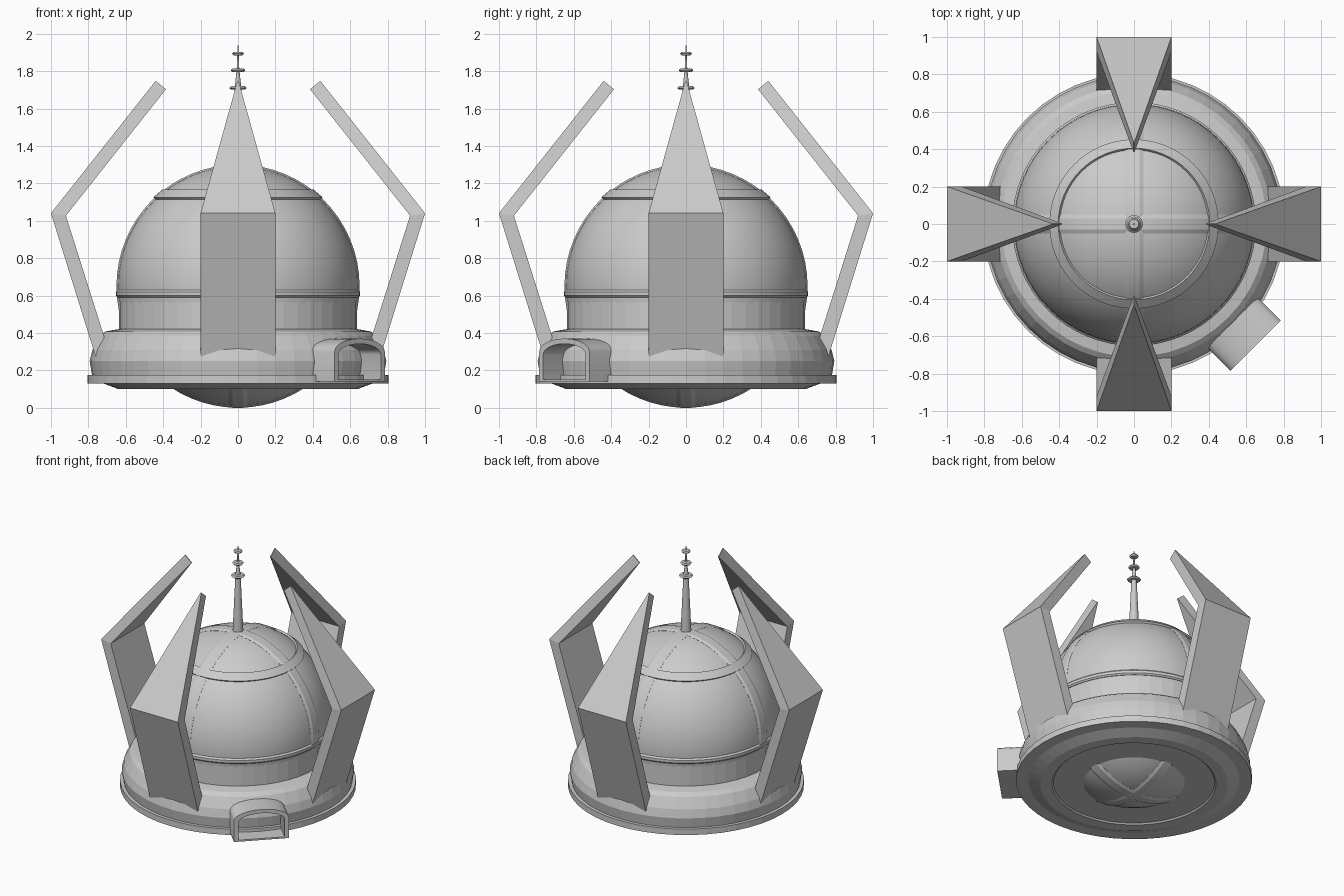
import bpy, bmesh
from math import sin, cos, pi, sqrt, radians
from mathutils import Matrix, Vector

if "Cube" in bpy.data.objects:
    bpy.data.objects.remove(bpy.data.objects["Cube"])

stone = bpy.data.materials.new("pale grey")
stone.diffuse_color = (0.6, 0.6, 0.6, 1)
stone.use_nodes = True
stone.node_tree.nodes["Principled BSDF"].inputs["Base Color"].default_value = stone.diffuse_color


def finish(name, bm, smooth=None):
    bmesh.ops.recalc_face_normals(bm, faces=bm.faces[:])
    me = bpy.data.meshes.new(name)
    bm.to_mesh(me)
    bm.free()
    me.materials.append(stone)
    ob = bpy.data.objects.new(name, me)
    bpy.context.collection.objects.link(ob)
    if smooth:
        bpy.ops.object.select_all(action='DESELECT')
        bpy.context.view_layer.objects.active = ob
        ob.select_set(True)
        bpy.ops.object.shade_smooth_by_angle(angle=radians(smooth))
    return ob


def lathe(name, prof, n=48, closed=False, smooth=None, mat=Matrix()):
    """Revolve (radius, z) points about z; radius 0 makes a pole."""
    bm = bmesh.new()
    rings = []
    for r, z in prof:
        if r == 0:
            v = bm.verts.new((0, 0, z))
            rings.append([v] * n)
        else:
            rings.append([bm.verts.new((r * cos(2 * pi * i / n), r * sin(2 * pi * i / n), z))
                          for i in range(n)])
    pairs = list(zip(rings, rings[1:]))
    if closed:
        pairs.append((rings[-1], rings[0]))
    for a, b in pairs:
        for i in range(n):
            j = (i + 1) % n
            bm.faces.new(list(dict.fromkeys((a[i], a[j], b[j], b[i]))))
    bm.transform(mat)
    return finish(name, bm, smooth)


# dome: full sphere whose underside shows below the base
CZ, R = 0.65, 0.642
arc = [(R * sin(pi * i / 32) if 0 < i < 32 else 0, CZ - R * cos(pi * i / 32)) for i in range(33)]
lathe("dome", arc, 64, smooth=40)

# two crossing ribs right around the dome
rib = [(0.61, -0.05), (0.641, -0.05), (0.65, -0.03), (0.65, 0.03), (0.641, 0.05), (0.61, 0.05)]
for name, axis in (("rib_front_back", 'Y'), ("rib_left_right", 'X')):
    m = Matrix.Translation((0, 0, CZ)) @ Matrix.Rotation(pi / 2, 4, axis)
    lathe(name, rib, 64, True, 20, m)

# upper dome band, following the sphere
band = []
for rad, z in ((0.62, 1.115), (0.656, 1.115), (0.656, 1.155), (0.62, 1.155)):
    d = Vector((sqrt(R * R - (z - CZ) ** 2), z - CZ)).normalized() * rad
    band.append((d.x, CZ + d.y))
lathe("upper_dome_band", band, 64, True, 30)

# drum wall and its top band
lathe("drum_wall", [(0.60, 0.40), (0.636, 0.40), (0.636, 0.60), (0.60, 0.60)], 48, True)
lathe("drum_band", [(0.60, 0.59), (0.643, 0.59), (0.652, 0.60), (0.652, 0.62),
                    (0.64, 0.632), (0.60, 0.632)], 64, True, 30)

# base skirt and foot plate
lathe("base_skirt", [(0.55, 0.15), (0.78, 0.17), (0.793, 0.25), (0.778, 0.31), (0.738, 0.385),
                     (0.71, 0.408), (0.64, 0.42), (0.55, 0.42)], 48, True)
lathe("foot_plate", [(0.30, 0.11), (0.55, 0.11), (0.56, 0.10), (0.64, 0.10), (0.72, 0.13),
                     (0.805, 0.13), (0.805, 0.175), (0.30, 0.175)], 48, True)

# spire with three discs
lathe("spire", [(0, 1.26), (0.038, 1.26), (0.018, 1.71), (0.007, 1.81), (0.004, 1.90), (0, 1.955)],
      24, smooth=40)
for i, (z, r) in enumerate(((1.71, 0.047), (1.805, 0.039), (1.893, 0.031))):
    lathe("spire_disc_%d" % (i + 1), [(0, z - 0.009), (r * 0.8, z - 0.009), (r, z),
                                      (r * 0.8, z + 0.009), (0, z + 0.009)], 24, smooth=40)


# four bent blades: a straight lower slab and an upper part running to a point
def blade(name, angle):
    bm = bmesh.new()
    outer = [(0.74, 0.205, 0.2), (1.0, 1.04, 0.2), (0.44, 1.748, 0.003)]
    inner = [(0.66, 0.205, 0.2), (0.92, 1.027, 0.2), (0.385, 1.703, 0.003)]
    rows = [[bm.verts.new(p) for p in ((o[0], -o[2], o[1]), (o[0], o[2], o[1]),
                                       (i[0], i[2], i[1]), (i[0], -i[2], i[1]))]
            for o, i in zip(outer, inner)]
    for a, b in zip(rows, rows[1:]):
        for k in range(4):
            j = (k + 1) % 4
            bm.faces.new((a[k], a[j], b[j], b[k]))
    bm.faces.new(rows[0])
    bm.faces.new(rows[-1])
    bm.transform(Matrix.Rotation(angle, 4, 'Z'))
    finish(name, bm)


for k, side in enumerate(("right", "back", "left", "front")):
    blade("blade_" + side, k * pi / 2)


# arched entrance porch on the front right diagonal
def arch(half, z0, z1, top, n=12):
    pts = [(-half, z0), (half, z0)]
    return pts + [(half * cos(pi * i / n), z1 + (top - z1) * sin(pi * i / n)) for i in range(n + 1)]


bm = bmesh.new()
loops = []
for prof, x in ((arch(0.19, 0.14, 0.30, 0.37), 0.70), (arch(0.19, 0.14, 0.30, 0.37), 0.92),
                (arch(0.16, 0.152, 0.285, 0.342), 0.92), (arch(0.16, 0.152, 0.285, 0.342), 0.70)):
    loops.append([bm.verts.new((x, y, z)) for y, z in prof])
for a, b in zip(loops, loops[1:] + loops[:1]):
    for i in range(len(a)):
        j = (i + 1) % len(a)
        bm.faces.new((a[i], a[j], b[j], b[i]))
bm.transform(Matrix.Rotation(-pi / 4, 4, 'Z'))
finish("entrance_porch", bm, 30)
